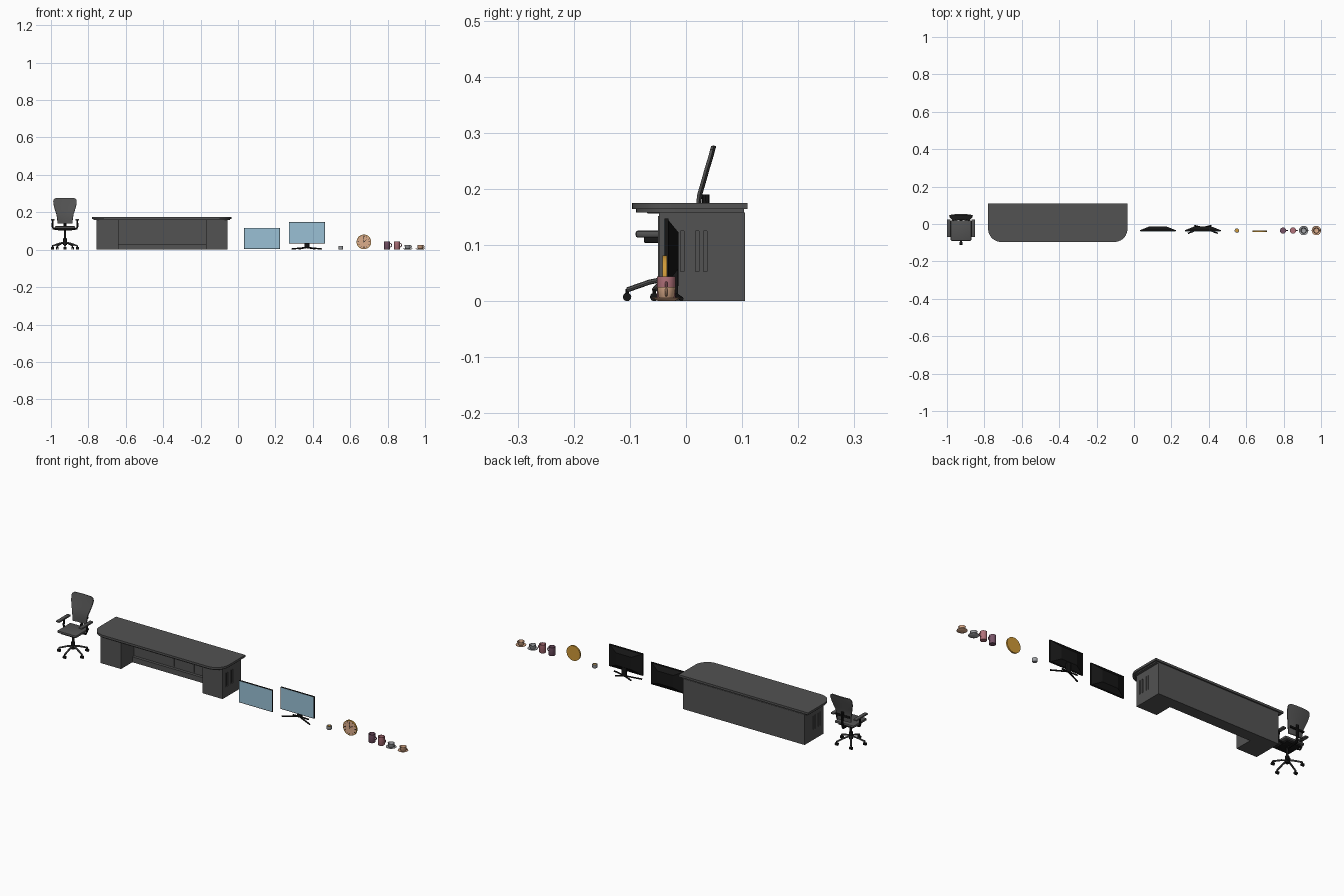
import bpy, bmesh, math
from mathutils import Vector, Matrix

if "Cube" in bpy.data.objects:
    bpy.data.objects.remove(bpy.data.objects["Cube"])

def material(name, rgb):
    m = bpy.data.materials.new(name)
    m.diffuse_color = (*rgb, 1)
    m.use_nodes = True
    m.node_tree.nodes["Principled BSDF"].inputs["Base Color"].default_value = m.diffuse_color
    return m

BLACK = material("black plastic", (0.008, 0.008, 0.008))
GREY = material("charcoal", (0.085, 0.085, 0.085))
BLUE = material("screen blue", (0.32, 0.53, 0.66))
GOLD = material("gold", (0.62, 0.32, 0.04))
PEACH = material("peach", (0.72, 0.42, 0.26))
PINK = material("dusty pink", (0.45, 0.17, 0.2))
MAUVE = material("mauve", (0.19, 0.09, 0.14))
SILVER = material("pale grey", (0.36, 0.37, 0.39))

def finish(name, bm, mat, smooth=False):
    bmesh.ops.recalc_face_normals(bm, faces=bm.faces)
    me = bpy.data.meshes.new(name)
    bm.to_mesh(me)
    bm.free()
    ob = bpy.data.objects.new(name, me)
    bpy.context.collection.objects.link(ob)
    me.materials.append(mat)
    if smooth:
        bpy.ops.object.select_all(action='DESELECT')
        ob.select_set(True)
        bpy.context.view_layer.objects.active = ob
        bpy.ops.object.shade_smooth_by_angle(angle=math.radians(40))
    return ob

def box(name, x0, x1, y0, y1, z0, z1, mat, bevel=0):
    bm = bmesh.new()
    bmesh.ops.create_cube(bm, size=1)
    for v in bm.verts:
        v.co = ((x0 + x1) / 2 + v.co.x * (x1 - x0), (y0 + y1) / 2 + v.co.y * (y1 - y0),
                (z0 + z1) / 2 + v.co.z * (z1 - z0))
    if bevel:
        bmesh.ops.bevel(bm, geom=bm.edges[:], offset=bevel, segments=2, profile=0.5, affect='EDGES')
    return finish(name, bm, mat, bool(bevel))

def prism(name, outline, z0, z1, mat):
    bm = bmesh.new()
    f = bm.faces.new([bm.verts.new((x, y, z0)) for x, y in outline])
    new = bmesh.ops.extrude_face_region(bm, geom=[f])["geom"]
    bmesh.ops.translate(bm, verts=[g for g in new if isinstance(g, bmesh.types.BMVert)], vec=(0, 0, z1 - z0))
    return finish(name, bm, mat, True)

def lathe(name, profile, centre, mat, axis='Z', n=32):
    # spin (radius, height) points round an axis
    bm = bmesh.new()
    vs = [bm.verts.new((r, 0, z)) for r, z in profile]
    es = [bm.edges.new(p) for p in zip(vs, vs[1:])]
    bmesh.ops.spin(bm, geom=vs + es, cent=(0, 0, 0), axis=(0, 0, 1), angle=2 * math.pi, steps=n)
    bmesh.ops.remove_doubles(bm, verts=bm.verts[:], dist=1e-5)
    rot = {'Z': Matrix(), 'Y': Matrix.Rotation(math.pi / 2, 4, 'X'), 'X': Matrix.Rotation(math.pi / 2, 4, 'Y')}[axis]
    bm.transform(Matrix.Translation(centre) @ rot)
    return finish(name, bm, mat, True)

def tube(name, points, r, mat):
    cu = bpy.data.curves.new(name, 'CURVE')
    cu.dimensions = '3D'
    cu.bevel_depth, cu.bevel_resolution, cu.use_fill_caps = r, 2, True
    sp = cu.splines.new('POLY')
    sp.points.add(len(points) - 1)
    for p, q in zip(sp.points, points):
        p.co = (*q, 1)
    tmp = bpy.data.objects.new(name + "_path", cu)
    bpy.context.collection.objects.link(tmp)
    me = bpy.data.meshes.new_from_object(tmp)
    bpy.data.objects.remove(tmp)
    bm = bmesh.new()
    bm.from_mesh(me)
    return finish(name, bm, mat, True)

# ---- desk ----
def top_outline(inset, r=0.07):
    x0, x1, y0, y1 = -0.78 + inset, -0.035 - inset, -0.096 + inset, 0.11 - inset
    arc = [math.radians(a) for a in range(0, 91, 10)]
    left = [(x0 + r - r * math.cos(a), y0 + r - r * math.sin(a)) for a in arc]
    right = [(x1 - r + r * math.sin(a), y0 + r - r * math.cos(a)) for a in arc]
    return left + right + [(x1, y1), (x0, y1)]

prism("desk_top", top_outline(0), 0.164, 0.175, GREY)
prism("desk_top_underlayer", top_outline(0.007), 0.158, 0.164, GREY)
for side, x0, x1 in (("left", -0.757, -0.64), ("right", -0.172, -0.055)):
    ped = box(f"{side}_pedestal", x0, x1, -0.048, 0.105, 0, 0.158, GREY)
    outer = x0 if side == "left" else x1
    # recessed vent slots in the outer side
    for y in (-0.023, -0.007, 0.02, 0.034):
        cut = box("slot_cutter", outer - 0.004, outer + 0.004, y - 0.003, y + 0.003, 0.053, 0.125, GREY)
        cut.hide_render = True
        mod = ped.modifiers.new("slot", 'BOOLEAN')
        mod.operation, mod.object, mod.solver = 'DIFFERENCE', cut, 'EXACT'
        bpy.context.view_layer.objects.active = ped
        bpy.ops.object.modifier_apply(modifier="slot")
        bpy.data.objects.remove(cut)
    box(f"{side}_pedestal_door", x0 + 0.006, x1 - 0.006, -0.05, -0.047, 0.03, 0.152, GREY)
box("desk_back_panel", -0.641, -0.171, 0.06, 0.105, 0, 0.158, GREY)
box("desk_lower_rail", -0.641, -0.171, 0.045, 0.061, 0.0, 0.028, GREY)
for i in range(4):
    x = -0.637 + i * 0.1165
    box(f"knee_panel_{i + 1}", x, x + 0.112, 0.057, 0.061, 0.034, 0.152, GREY)

# ---- office chair ----
CX, CY = -0.925, -0.035
rows = [(0.14, .026, .040), (0.165, .026, .042), (0.19, .029, .046), (0.21, .035, .053),
        (0.235, .042, .060), (0.258, .049, .063), (0.27, .052, .060), (0.276, .054, .050)]
bm = bmesh.new()
N = 8
grid = []
for z, y, w in rows:
    us = [2 * i / N - 1 for i in range(N + 1)]
    grid.append([bm.verts.new((CX + u * w, y - 0.004 * u * u, z)) for u in us])
for a, b in zip(grid, grid[1:]):
    for i in range(N):
        bm.faces.new((a[i], a[i + 1], b[i + 1], b[i]))
bmesh.ops.recalc_face_normals(bm, faces=bm.faces)
bmesh.ops.solidify(bm, geom=bm.faces[:], thickness=0.005)
finish("chair_backrest", bm, GREY, True)
tube("backrest_strut", [(CX, -0.03, 0.104), (CX, 0.028, 0.106), (CX, 0.036, 0.13), (CX, 0.035, 0.19)], 0.007, BLACK)
box("backrest_crossbar", CX - 0.04, CX + 0.04, 0.029, 0.037, 0.165, 0.175, BLACK, 0.002)
box("seat", CX - 0.055, CX + 0.055, -0.09, 0.02, 0.113, 0.126, GREY, 0.005)
box("seat_pan", CX - 0.04, CX + 0.04, -0.075, 0.01, 0.104, 0.114, BLACK, 0.002)
for s, side in ((-1, "left"), (1, "right")):
    x = CX + s * 0.065
    box(f"{side}_armrest", x - 0.01, x + 0.01, -0.07, 0.025, 0.156, 0.165, GREY, 0.003)
    tube(f"{side}_arm_support", [(CX + s * 0.03, -0.02, 0.108), (CX + s * 0.062, -0.02, 0.112),
                                 (CX + s * 0.067, -0.018, 0.125), (x, -0.015, 0.158)], 0.005, BLACK)
lathe("gas_column", [(0, 0.025), (0.01, 0.025), (0.01, 0.06), (0.006, 0.062), (0.006, 0.106), (0, 0.106)],
      (CX, CY, 0), BLACK, n=16)
for i in range(5):
    a = math.radians(-90 + 72 * i)
    c, s = math.cos(a), math.sin(a)
    tip = (CX + 0.07 * c, CY + 0.07 * s)
    tube(f"base_leg_{i + 1}", [(CX, CY, 0.04), (CX + 0.03 * c, CY + 0.03 * s, 0.034), (*tip, 0.02)], 0.0045, GREY)
    tube(f"caster_stem_{i + 1}", [(*tip, 0.022), (*tip, 0.008)], 0.003, BLACK)
    for d in (-0.004, 0.004):
        lathe(f"caster_{i + 1}", [(0, -0.003), (0.0075, -0.003), (0.0075, 0.003), (0, 0.003)],
              (tip[0] + d, tip[1], 0.0075), BLACK, 'X', 16)

# ---- monitors ----
def monitor(name, cx, z0):
    w, h = 0.0965, 0.114
    box(name + "_frame", cx - w, cx + w, -0.038, -0.031, z0, z0 + h, BLACK)
    box(name + "_screen", cx - w + 0.002, cx + w - 0.002, -0.0388, -0.037, z0 + 0.003, z0 + h - 0.002, BLUE)
    # tapered rear housing
    bm = bmesh.new()
    bmesh.ops.create_cube(bm, size=2)
    for v in bm.verts:
        back = v.co.y > 0
        v.co = (cx + v.co.x * (0.045 if back else 0.09), -0.013 if back else -0.031,
                z0 + h / 2 + v.co.z * (0.032 if back else 0.054))
    finish(name + "_rear_housing", bm, BLACK)

monitor("wall_monitor", 0.128, 0.003)
monitor("stand_monitor", 0.368, 0.033)
box("stand_neck", 0.355, 0.381, -0.025, -0.014, 0.008, 0.08, BLACK, 0.002)
for s in (-1, 1):
    for tag, dx, y in (("front", 0.08, -0.05), ("rear", 0.045, -0.008)):
        tube(f"stand_{tag}_foot", [(0.368, -0.02, 0.012), (0.368 + s * dx, y, 0.004)], 0.0038, BLACK)

# ---- small pot ----
PY = -0.035
lathe("small_pot", [(0, 0), (0.01, 0), (0.012, 0.003), (0.012, 0.019), (0.009, 0.019), (0.009, 0.015), (0, 0.015)],
      (0.55, PY, 0), SILVER)
lathe("pot_filling", [(0, 0.0155), (0.0088, 0.0155), (0.0088, 0.017), (0, 0.017)], (0.55, PY, 0), GOLD)

# ---- round clock ----
KX, KZ, R = 0.673, 0.042, 0.039
lathe("clock_case", [(0, -0.004), (R, -0.004), (R, 0.004), (R - 0.003, 0.004), (R - 0.003, 0.002), (0, 0.002)],
      (KX, -0.038, KZ), GOLD, 'Y', 48)
lathe("clock_face", [(0, 0.002), (R - 0.003, 0.002), (R - 0.003, 0.003), (0, 0.003)],
      (KX, -0.038, KZ), PEACH, 'Y', 48)

def clock_bar(name, angle, r0, r1, w):
    ob = box(name, -w, w, -0.0418, -0.0405, r0, r1, BLACK)
    ob.data.transform(Matrix.Translation((KX, 0, KZ)) @ Matrix.Rotation(angle, 4, 'Y'))

for i in range(12):
    big = i % 3 == 0
    clock_bar(f"hour_mark_{i + 1}", math.radians(30 * i), 0.026 if big else 0.029, 0.034, 0.002 if big else 0.0012)
clock_bar("hour_hand", math.radians(50), -0.003, 0.017, 0.0015)
clock_bar("minute_hand", math.radians(-10), -0.004, 0.025, 0.001)

# ---- mugs and teacups ----
def handle(name, x, z, r, mat):
    pts = [(x + r * math.sin(math.radians(a)), PY, z + r * math.cos(math.radians(a))) for a in range(0, 181, 20)]
    tube(name, pts, 0.002, mat)

for tag, x, mat in (("mauve", 0.797, MAUVE), ("pink", 0.85, PINK)):
    lathe(tag + "_mug", [(0, 0), (0.015, 0), (0.0165, 0.002), (0.0165, 0.044), (0.0145, 0.044), (0.0145, 0.004),
                         (0, 0.004)], (x, PY, 0), mat)
    handle(tag + "_mug_handle", x + 0.015, 0.024, 0.0095, mat)
for tag, x, mat in (("grey", 0.907, SILVER), ("peach", 0.975, PEACH)):
    lathe(tag + "_saucer", [(0, 0), (0.014, 0), (0.025, 0.005), (0.0245, 0.0065), (0.013, 0.002), (0, 0.002)],
          (x, PY, 0), mat)
    lathe(tag + "_teacup", [(0, 0.002), (0.009, 0.002), (0.014, 0.008), (0.0165, 0.025), (0.015, 0.025),
                            (0.0125, 0.009), (0, 0.005)], (x, PY, 0), mat)
    handle(tag + "_teacup_handle", x + 0.0145, 0.016, 0.006, mat)
